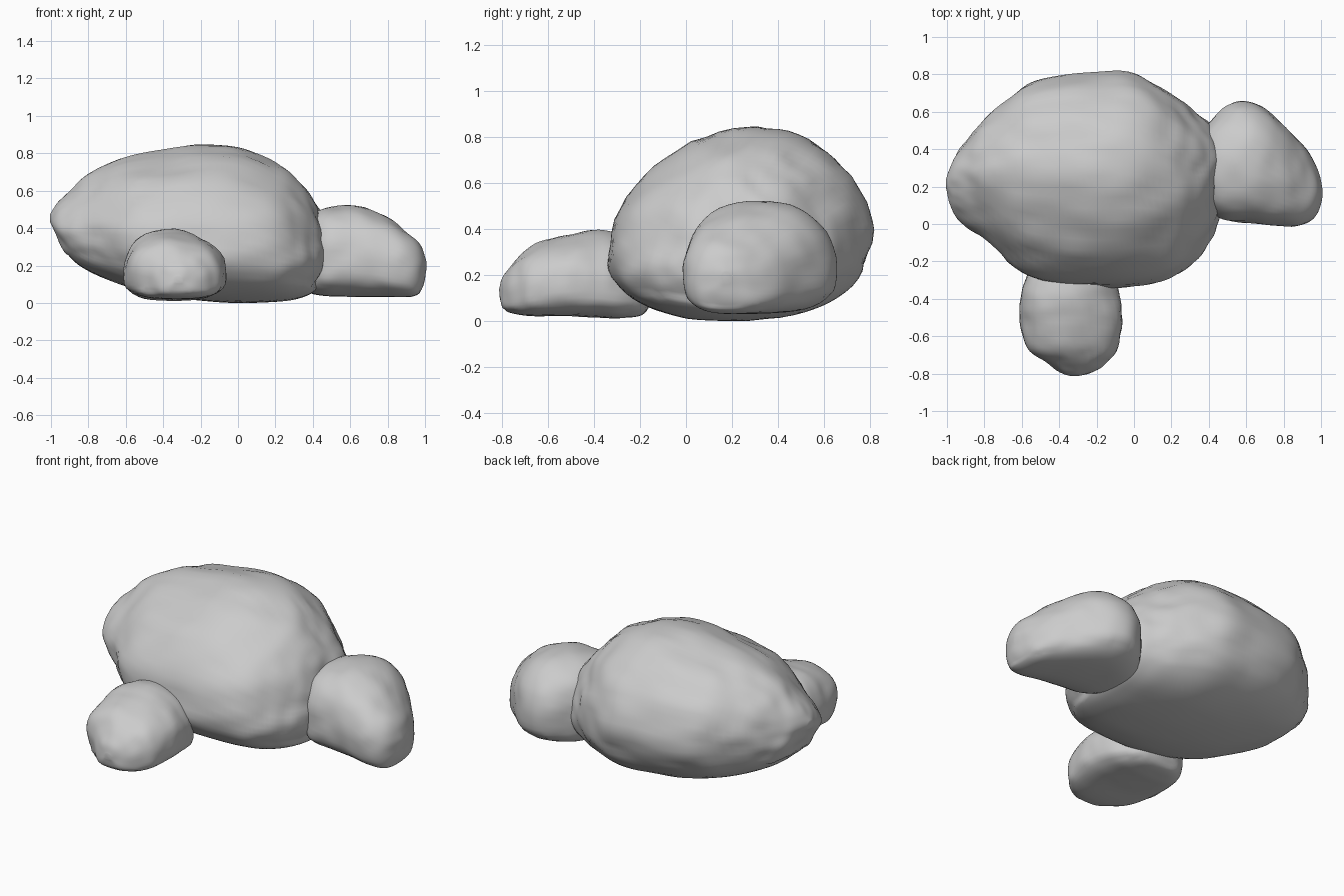
import bpy, bmesh, math
from mathutils import Vector, noise

if "Cube" in bpy.data.objects:
    bpy.data.objects.remove(bpy.data.objects["Cube"])

stone = bpy.data.materials.new("grey_stone")
stone.diffuse_color = (0.6, 0.6, 0.6, 1)
stone.use_nodes = True
stone.node_tree.nodes["Principled BSDF"].inputs["Base Color"].default_value = stone.diffuse_color


def spline(rows, t):
    """Catmull-Rom interpolation of whole station rows."""
    i = min(int(t), len(rows) - 2)
    f = t - i
    a, b = rows[max(i - 1, 0)], rows[i]
    c, d = rows[i + 1], rows[min(i + 2, len(rows) - 1)]
    return [0.5 * (2*q + (r - p)*f + (2*p - 5*q + 4*r - s)*f*f + (3*q - p - 3*r + s)*f**3)
            for p, q, r, s in zip(a, b, c, d)]


def rock(name, stations, along, crest, belly, left, right, powers, sides, steps, bump, scale):
    """Loft lopsided rounded sections. A station is (position, low, high, bottom, top).
    crest/belly: where the top/bottom point sits across; left/right: height of the widest points.
    powers: roundness of right-top, left-top, left-bottom, right-bottom quarters."""
    bm = bmesh.new()
    rings = []
    count = (len(stations) - 1) * steps
    for k in range(count + 1):
        p, lo, hi, bot, top = spline(stations, k / steps)
        ring = []
        for j in range(sides):
            a = 2 * math.pi * j / sides
            c, s = math.cos(a), math.sin(a)
            n = powers[int(4 * j / sides)]
            u = abs(c) ** (2 / n)
            v = abs(s) ** (2 / n)
            mid = lo + (hi - lo) * (crest if s >= 0 else belly)
            eq = bot + (top - bot) * (right if c >= 0 else left)
            w = mid + (hi - mid) * u if c >= 0 else mid - (mid - lo) * u
            z = eq + (top - eq) * v if s >= 0 else eq - (eq - bot) * v
            ring.append(bm.verts.new((p, w, z) if along == 'x' else (w, p, z)))
        rings.append(ring)
    for r, q in zip(rings, rings[1:]):
        for j in range(sides):
            m = (j + 1) % sides
            bm.faces.new((r[j], r[m], q[m], q[j]))
    bm.faces.new(rings[0])
    bm.faces.new(rings[-1])
    bmesh.ops.recalc_face_normals(bm, faces=bm.faces)
    for _ in range(2):
        bmesh.ops.smooth_vert(bm, verts=bm.verts, factor=0.5, use_axis_x=True,
                              use_axis_y=True, use_axis_z=True)
    # weathered lumps, calmer on the underside
    bm.normal_update()
    for v, n in [(v, v.normal.copy()) for v in bm.verts]:
        q = Vector((v.co.x * scale[0], v.co.y * scale[1], v.co.z * scale[2]))
        h = noise.noise(q) + 0.45 * noise.noise(q * 2.3)
        v.co += n * h * bump * (0.25 if n.z < -0.6 else 1)
        v.co.z = max(v.co.z, 0)
    me = bpy.data.meshes.new(name)
    bm.to_mesh(me)
    bm.free()
    me.materials.append(stone)
    ob = bpy.data.objects.new(name, me)
    bpy.context.collection.objects.link(ob)
    bpy.context.view_layer.objects.active = ob
    ob.select_set(True)
    bpy.ops.object.shade_smooth_by_angle(angle=math.radians(60))
    ob.select_set(False)


# large boulder, lofted left to right
rock("large_boulder", [
    (-1.0, .20, .24, .43, .47), (-.97, .08, .35, .36, .53), (-.9, 0, .45, .25, .60),
    (-.8, -.08, .56, .17, .68), (-.6, -.25, .73, .09, .775), (-.4, -.32, .79, .04, .81),
    (-.2, -.34, .805, .012, .845), (0, -.33, .805, 0, .835), (.2, -.285, .70, .008, .745),
    (.32, -.20, .61, .025, .65), (.41, -.08, .54, .065, .54), (.45, .06, .44, .15, .46),
    (.465, .22, .26, .28, .32)],
    'x', .57, .45, .34, .47, (1.85, 1.85, 2.35, 2.5), 64, 6, .02, (2, 6, 6))

# small boulder at the front, lofted front to back
rock("front_boulder", [
    (-.815, -.34, -.30, .11, .14), (-.79, -.41, -.22, .05, .20), (-.74, -.48, -.14, .03, .27),
    (-.66, -.57, -.08, .02, .335), (-.5, -.61, -.06, .02, .38), (-.38, -.61, -.075, .015, .395),
    (-.28, -.58, -.11, .01, .37), (-.18, -.5, -.2, .03, .3), (-.14, -.37, -.33, .12, .18)],
    'y', .42, .5, .45, .42, (2, 2.1, 3.3, 3.2), 40, 6, .013, (6, 6, 6))

# medium boulder on the right, lofted left to right
rock("right_boulder", [
    (.28, .28, .32, .2, .25), (.31, .17, .44, .11, .37), (.38, .09, .53, .055, .46),
    (.46, .025, .61, .037, .51), (.56, .005, .655, .033, .522), (.66, -.005, .64, .03, .518),
    (.76, -.01, .575, .03, .48), (.86, -.012, .47, .03, .42), (.94, .015, .365, .035, .355),
    (.985, .07, .28, .07, .29), (1.005, .16, .19, .17, .21)],
    'x', .47, .48, .42, .42, (2.2, 2.1, 2.8, 2.8), 48, 6, .013, (4, 5, 6))
